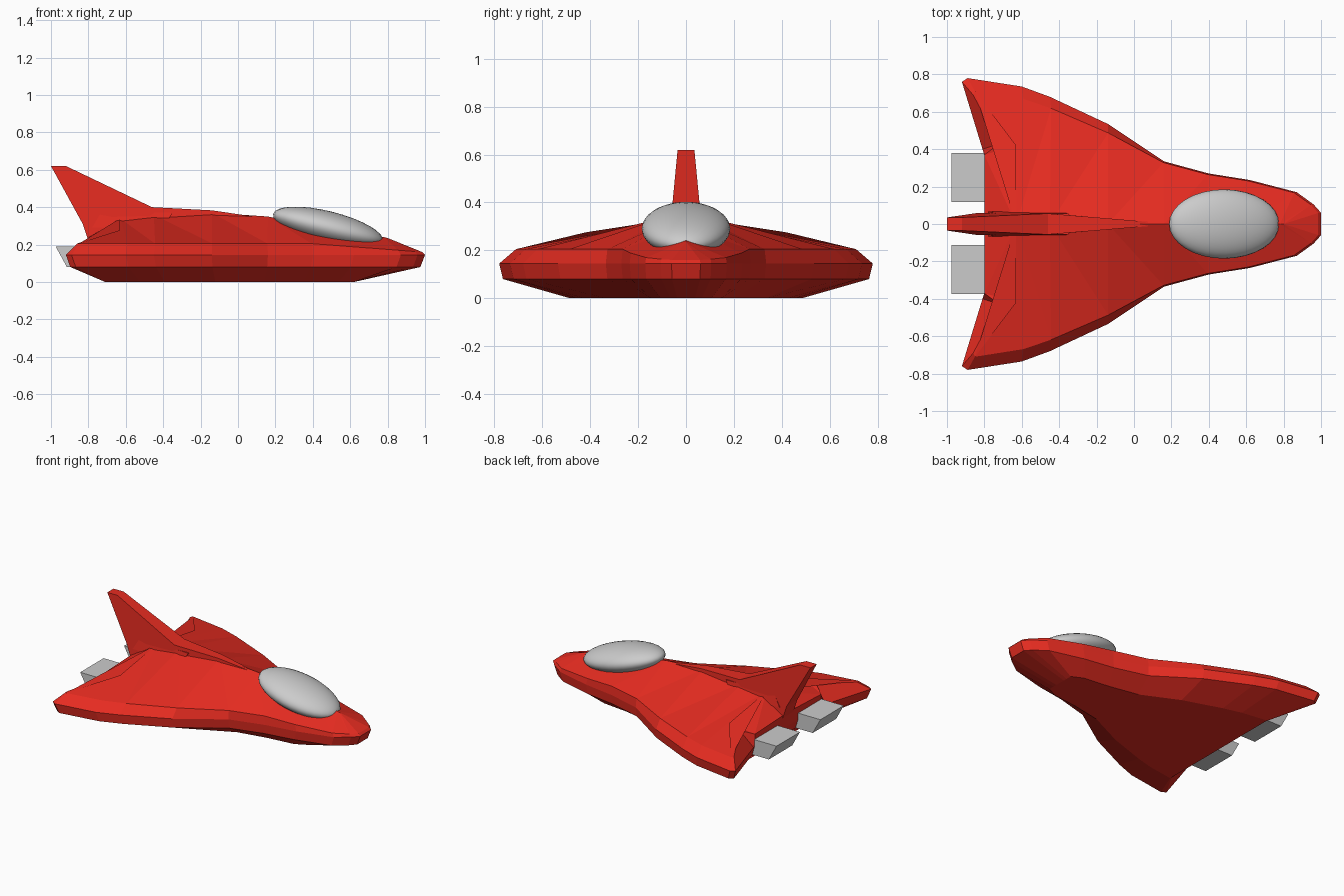
import bpy, bmesh, math

if "Cube" in bpy.data.objects:
    bpy.data.objects.remove(bpy.data.objects["Cube"])

red = bpy.data.materials.new("red_paint")
red.diffuse_color = (0.8, 0.025, 0.015, 1)
red.use_nodes = True
red.node_tree.nodes["Principled BSDF"].inputs["Base Color"].default_value = red.diffuse_color


def finish(bm, name, mat=None, mirror=False):
    bmesh.ops.remove_doubles(bm, verts=bm.verts, dist=0.0005)
    bmesh.ops.dissolve_degenerate(bm, edges=bm.edges, dist=0.0005)
    bmesh.ops.recalc_face_normals(bm, faces=bm.faces)
    me = bpy.data.meshes.new(name)
    bm.to_mesh(me)
    bm.free()
    ob = bpy.data.objects.new(name, me)
    bpy.context.collection.objects.link(ob)
    if mat:
        me.materials.append(mat)
    if mirror:
        mod = ob.modifiers.new("mirror", "MIRROR")
        mod.use_axis = (False, True, False)
        mod.use_clip = True
    return ob


def slab(name, profile, width, y=0, mat=None):
    """Solid from an x-z side profile; width(x, z) gives the half thickness."""
    bm = bmesh.new()
    sides = [[bm.verts.new((x, y + s * width(x, z), z)) for x, z in profile] for s in (-1, 1)]
    for side in sides:
        bm.faces.new(side)
    n = len(profile)
    for i in range(n):
        j = (i + 1) % n
        bm.faces.new((sides[0][i], sides[0][j], sides[1][j], sides[1][i]))
    return finish(bm, name, mat)


# Hull: half outline from nose to tail as (rim x, rim y, ridge x, ridge z)
outline = [
    (1.0, 0, 0.80, 0.235), (1.0, 0.06, 0.80, 0.235), (0.96, 0.105, 0.80, 0.235),
    (0.87, 0.17, 0.78, 0.24), (0.62, 0.235, 0.62, 0.265), (0.40, 0.27, 0.40, 0.30),
    (0.16, 0.335, 0.16, 0.35), (-0.14, 0.535, -0.14, 0.37), (-0.45, 0.68, -0.45, 0.36),
    (-0.60, 0.735, -0.63, 0.34), (-0.89, 0.78, -0.63, 0.34)]
columns = []


def column(x, y, shoulder, ridge):
    bx = max(-0.71, min(0.62, x * 0.87))
    columns.append([(bx, 0, 0), (bx, y * 0.62, 0), (x * 0.975, y * 0.98, 0.08),
                    (x, y, 0.145), shoulder, ridge])


for x, y, rx, rz in outline:
    sz = 0.205 if x <= 0.4 else 0.205 - 0.045 * (x - 0.4) / 0.6
    k = 0.98 if x > 0 else 0.91
    column(x, y, (max(x * 0.985, -0.85), y * k, sz), (rx, 0, rz))
# Swept trailing edge and flat stern
column(-0.92, 0.76, (-0.86, 0.69, 0.205), (-0.63, 0.42, 0.275))
column(-0.81, 0.40, (-0.72, 0.43, 0.255), (-0.63, 0.42, 0.275))
column(-0.80, 0.37, (-0.80, 0.37, 0.225), (-0.63, 0.42, 0.275))
column(-0.80, 0.0, (-0.80, 0.0, 0.24), (-0.63, 0.0, 0.34))

bm = bmesh.new()
grid = [[bm.verts.new(p) for p in col] for col in columns]
for a, b in zip(grid, grid[1:]):
    for i in range(len(a) - 1):
        if i == 4:  # wing top splits from outer front corner to inner rear corner
            bm.faces.new((a[i], b[i], b[i + 1]))
            bm.faces.new((a[i], b[i + 1], a[i + 1]))
        else:
            bm.faces.new((a[i], b[i], b[i + 1], a[i + 1]))
finish(bm, "hull", red, mirror=True)


# Tail fin running into the spine
def fin_width(x, z):
    if x > -0.3:
        return 0.03 if x < 0 else 0.008
    return 0.06 - 0.025 * max(0, (z - 0.36) / 0.26)


slab("tail_fin", [(0.12, 0.345), (-0.14, 0.383), (-0.46, 0.40), (-0.92, 0.62), (-1.0, 0.62),
                  (-0.83, 0.31), (-0.80, 0.22), (-0.5, 0.25)], fin_width, mat=red)
slab("fin_root", [(-0.35, 0.37), (-0.73, 0.375), (-0.78, 0.29), (-0.4, 0.29)],
     lambda x, z: 0.066 if z < 0.3 else 0.055, mat=red)

# Twin engine nozzles
for side, y in (("left", 0.248), ("right", -0.243)):
    slab("engine_" + side, [(-0.975, 0.19), (-0.915, 0.08), (-0.72, 0.08), (-0.72, 0.19)],
         lambda x, z: 0.131, y)

# Canopy
bpy.ops.mesh.primitive_uv_sphere_add(segments=32, ring_count=16, location=(0.482, 0, 0.29),
                                     rotation=(0, math.radians(14), 0))
canopy = bpy.context.object
canopy.name = "canopy"
canopy.scale = (0.303, 0.185, 0.088)
bpy.ops.object.shade_smooth()
